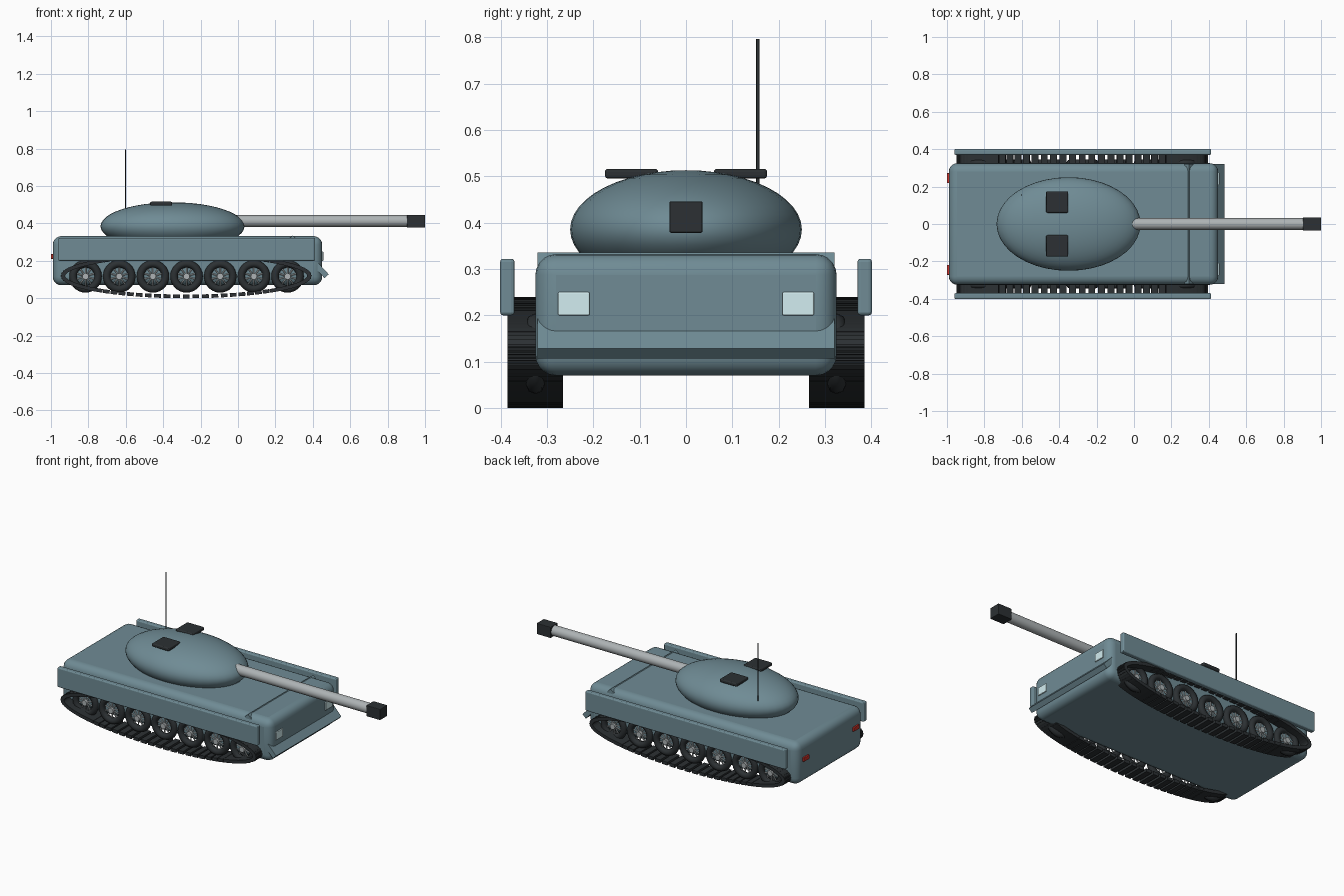
import bpy, bmesh, math
from mathutils import Matrix, Vector

if "Cube" in bpy.data.objects:
    bpy.data.objects.remove(bpy.data.objects["Cube"])


def material(name, col):
    m = bpy.data.materials.new(name)
    m.diffuse_color = (*col, 1)
    m.use_nodes = True
    m.node_tree.nodes["Principled BSDF"].inputs["Base Color"].default_value = m.diffuse_color
    return m


ARMOUR = material("armour", (0.16, 0.26, 0.30))
DARK = material("dark_metal", (0.025, 0.03, 0.033))
STEEL = material("steel", (0.42, 0.45, 0.46))
LAMP = material("lamp_glass", (0.65, 0.85, 0.88))
RED = material("red_glass", (0.6, 0.03, 0.02))


def finish(ob, name, mat, bevel=0, segs=3, smooth=None):
    ob.name = name
    ob.data.materials.append(mat)
    if bevel:
        b = ob.modifiers.new("bevel", 'BEVEL')
        b.width, b.segments = bevel, segs
        b.limit_method = 'NONE'
    if smooth:
        bpy.ops.object.select_all(action='DESELECT')
        ob.select_set(True)
        bpy.context.view_layer.objects.active = ob
        bpy.ops.object.shade_smooth_by_angle(angle=math.radians(smooth))
    return ob


def box(name, lo, hi, mat, bevel=0, segs=3):
    lo, hi = Vector(lo), Vector(hi)
    bpy.ops.mesh.primitive_cube_add(size=1, location=(lo + hi) / 2)
    ob = bpy.context.object
    ob.data.transform(Matrix.Diagonal((*(hi - lo), 1)))
    return finish(ob, name, mat, bevel, segs)


def cylinder(name, p, q, r, mat, verts=24):
    p, q = Vector(p), Vector(q)
    bpy.ops.mesh.primitive_cylinder_add(vertices=verts, radius=r, depth=(q - p).length, location=(p + q) / 2)
    ob = bpy.context.object
    ob.rotation_euler = (q - p).to_track_quat('Z', 'Y').to_euler()
    return finish(ob, name, mat, smooth=40)


def from_bmesh(bm, name, mat, smooth=None):
    me = bpy.data.meshes.new(name)
    bm.to_mesh(me)
    bm.free()
    ob = bpy.data.objects.new(name, me)
    bpy.context.collection.objects.link(ob)
    return finish(ob, name, mat, smooth=smooth)


# hull with rounded edges
hull = box("hull", (-0.99, -0.325, 0.07), (0.45, 0.325, 0.332), ARMOUR, 0.045, 5)
finish(hull, "hull", ARMOUR, smooth=35)

# sloped front plate, sunk into the hull
bm = bmesh.new()
profile = [(0.485, 0.128), (0.463, 0.107), (0.27, 0.315), (0.293, 0.336)]
face = bm.faces.new([bm.verts.new((x, -0.32, z)) for x, z in profile])
ext = bmesh.ops.extrude_face_region(bm, geom=[face])
bmesh.ops.translate(bm, vec=(0, 0.64, 0), verts=[v for v in ext["geom"] if isinstance(v, bmesh.types.BMVert)])
bmesh.ops.recalc_face_normals(bm, faces=bm.faces)
from_bmesh(bm, "front_plate", ARMOUR)

# turret
bpy.ops.mesh.primitive_uv_sphere_add(segments=40, ring_count=24, radius=1, location=(-0.35, 0, 0.385))
turret = bpy.context.object
turret.data.transform(Matrix.Diagonal((0.385, 0.25, 0.128, 1)))
finish(turret, "turret", ARMOUR, smooth=60)

# gun and aerial
cylinder("gun_barrel", (-0.1, 0, 0.413), (0.91, 0, 0.413), 0.031, STEEL)
box("muzzle", (0.903, -0.036, 0.378), (1.0, 0.036, 0.446), DARK, 0.004, 2)
cylinder("aerial", (-0.602, 0.155, 0.44), (-0.602, 0.155, 0.796), 0.0035, DARK, 10)


def wheel_meshes():
    """Tyre and spoked hub, centred on the origin with the axle along y."""
    bpy.ops.mesh.primitive_torus_add(major_radius=0.067, minor_radius=0.02, major_segments=28, minor_segments=8)
    tyre = bpy.context.object
    tyre.data.transform(Matrix.Rotation(math.pi / 2, 4, 'X'))
    finish(tyre, "tyre", DARK, smooth=50)
    bm = bmesh.new()
    turn = Matrix.Rotation(math.pi / 2, 4, 'X')
    bmesh.ops.create_cone(bm, cap_ends=True, segments=16, radius1=0.017, radius2=0.017, depth=0.035, matrix=turn)
    for i in range(10):
        m = Matrix.Rotation(i * math.tau / 10, 4, 'Y') @ Matrix.Translation((0, 0, 0.032))
        bmesh.ops.create_cone(bm, cap_ends=True, segments=8, radius1=0.004, radius2=0.004, depth=0.05, matrix=m)
    return tyre, from_bmesh(bm, "wheel_spokes", STEEL, 50)


tyre, spokes = wheel_meshes()
tyre_me, spoke_me = tyre.data, spokes.data
for o in (tyre, spokes):
    bpy.data.objects.remove(o)

for side, s in (("left", 1), ("right", -1)):
    def sbox(name, x, y, z, mat, bevel=0):
        ya, yb = sorted((s * y[0], s * y[1]))
        return box(f"{name}_{side}", (x[0], ya, z[0]), (x[1], yb, z[1]), mat, bevel)

    # skirt, hatch and lights
    sbox("skirt", (-0.96, 0.412), (0.37, 0.401), (0.20, 0.322), ARMOUR, 0.007)
    sbox("hatch", (-0.47, -0.352), (0.06, 0.175), (0.495, 0.516), DARK, 0.007)
    sbox("headlight", (0.43, 0.456), (0.208, 0.276), (0.20, 0.25), LAMP, 0.003)
    sbox("tail_light", (-1.0, -0.97), (0.218, 0.272), (0.21, 0.236), RED, 0.003)

    # road wheels
    for i in range(7):
        for name, me in (("tyre", tyre_me), ("wheel_spokes", spoke_me)):
            ob = bpy.data.objects.new(f"{name}_{side}_{i + 1}", me)
            ob.location = (-0.815 + 0.18 * i, s * 0.325, 0.117)
            bpy.context.collection.objects.link(ob)

    # track links along an oval loop
    bm = bmesh.new()
    for i in range(80):
        a = i * math.tau / 80
        x, z = 0.657 * math.cos(a), 0.11 * math.sin(a)
        tilt = math.atan2(0.11 * math.cos(a), -0.657 * math.sin(a))
        m = (Matrix.Translation((-0.277 + x, s * 0.325, 0.12 + z)) @ Matrix.Rotation(-tilt, 4, 'Y')
             @ Matrix.Diagonal((0.036, 0.12, 0.02, 1)))
        bmesh.ops.create_cube(bm, size=1, matrix=m)
    from_bmesh(bm, f"track_{side}", DARK)
